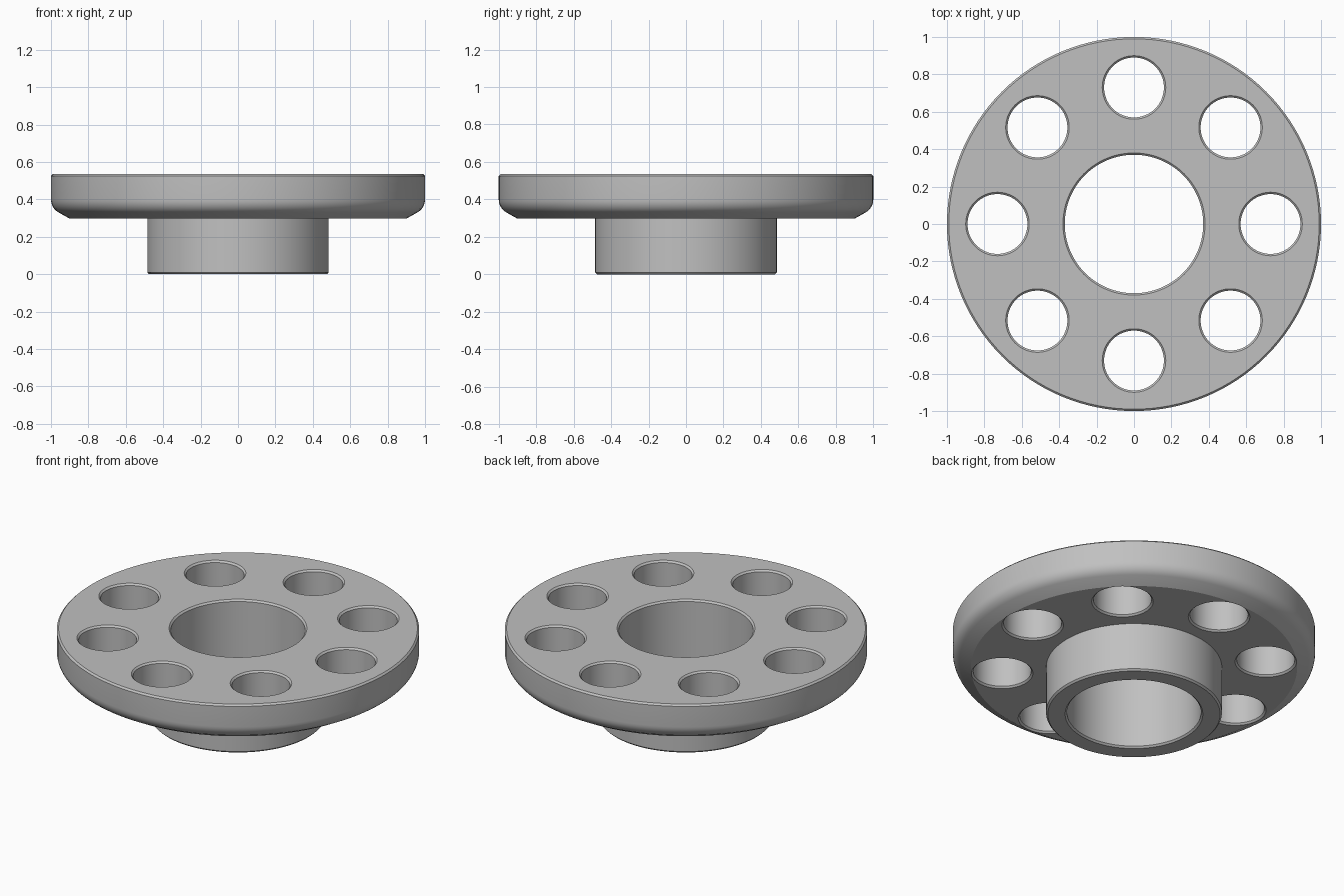
import bpy, bmesh
from math import radians, cos, sin, pi
from mathutils import Vector

cube = bpy.data.objects.get("Cube")
if cube:
    bpy.data.objects.remove(cube, do_unlink=True)

TOP, STEP = 0.535, 0.297      # top of the disc, underside of the disc
BORE, HUB, RIM = 0.37, 0.485, 1.0
HOLE, HOLE_RING, HOLES = 0.16, 0.73, 8
C = 0.01                      # edge chamfer

steel = bpy.data.materials.new("grey metal")
steel.use_nodes = True
grey = (0.53, 0.53, 0.53, 1)
steel.diffuse_color = grey
steel.node_tree.nodes["Principled BSDF"].inputs["Base Color"].default_value = grey


def lathe(name, profile, segments, centre=(0, 0), closed=True):
    """Revolve an (r, z) profile about a vertical axis."""
    bm = bmesh.new()
    verts = [bm.verts.new((r, 0, z)) for r, z in profile]
    pairs = list(zip(verts, verts[1:]))
    if closed:
        pairs.append((verts[-1], verts[0]))
    edges = [bm.edges.new(p) for p in pairs]
    bmesh.ops.spin(bm, geom=verts + edges, cent=(0, 0, 0), axis=(0, 0, 1),
                   angle=2 * pi, steps=segments, use_duplicate=False)
    bmesh.ops.remove_doubles(bm, verts=bm.verts, dist=1e-5)
    bmesh.ops.translate(bm, verts=bm.verts, vec=Vector((*centre, 0)))
    bmesh.ops.recalc_face_normals(bm, faces=bm.faces)
    mesh = bpy.data.meshes.new(name)
    bm.to_mesh(mesh)
    bm.free()
    obj = bpy.data.objects.new(name, mesh)
    bpy.context.collection.objects.link(obj)
    mesh.materials.append(steel)
    return obj


# Disc and hub in one turned profile, with a rounded lower rim
round_z, round_r = 0.40, 0.08
arc = [(RIM - round_r + round_r * cos(a), round_z + round_r * sin(a))
       for a in (radians(-58 + 58 * i / 6) for i in range(7))]
profile = [(BORE + C, 0), (HUB - C, 0), (HUB, C), (HUB, STEP), (0.90, STEP),
           *arc, (RIM, TOP - C), (RIM - C, TOP), (BORE + C, TOP),
           (BORE, TOP - C), (BORE, C)]
flange = lathe("flange", profile, 128)

# Bolt holes with chamfered mouths at both ends
for i in range(HOLES):
    a = 2 * pi * i / HOLES
    out = 0.05
    cut = [(0, STEP - out), (HOLE + C + out, STEP - out), (HOLE, STEP + C),
           (HOLE, TOP - C), (HOLE + C + out, TOP + out), (0, TOP + out)]
    cutter = lathe("hole_cutter", cut, 64,
                   (HOLE_RING * cos(a), HOLE_RING * sin(a)), closed=False)
    cutter.hide_render = True
    mod = flange.modifiers.new("hole", 'BOOLEAN')
    mod.operation, mod.solver, mod.object = 'DIFFERENCE', 'EXACT', cutter
    bpy.context.view_layer.objects.active = flange
    bpy.ops.object.modifier_apply(modifier=mod.name)
    bpy.data.objects.remove(cutter, do_unlink=True)

# Smooth curved walls, crisp chamfers
bpy.ops.object.select_all(action='DESELECT')
flange.select_set(True)
bpy.context.view_layer.objects.active = flange
bpy.ops.object.shade_smooth_by_angle(angle=radians(25))
